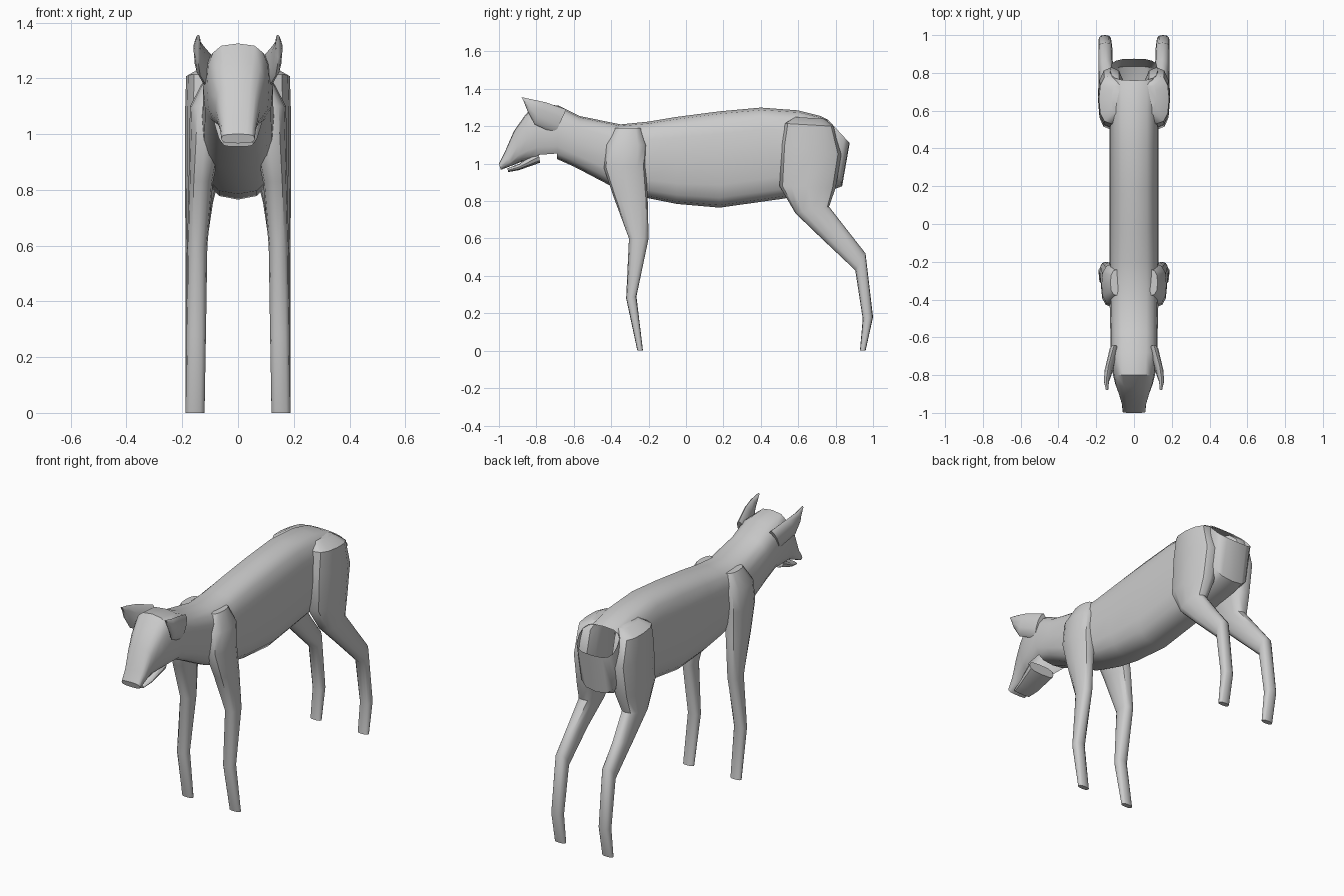
import bpy, bmesh, math


def power(v, p):
    return math.copysign(abs(v) ** p, v)


def loft(name, rings, sides=16, n=2.8, start_cap=True, end_cap=True, mirror=False, gap=None):
    """Skin rings given as (yA, zA, yB, zB, x_min, x_max): two profile points and a width."""
    bm = bmesh.new()
    loops = []
    for ya, za, yb, zb, x0, x1 in rings:
        loop = []
        for i in range(sides):
            a = 2 * math.pi * i / sides
            c, s = power(math.cos(a), 2 / n), power(math.sin(a), 2 / n)
            loop.append(bm.verts.new(((x0 + x1) / 2 + s * (x1 - x0) / 2,
                                      (ya + yb) / 2 + c * (ya - yb) / 2,
                                      (za + zb) / 2 + c * (za - zb) / 2)))
        loops.append(loop)
    for k, (a, b) in enumerate(zip(loops, loops[1:])):
        for i in range(sides):
            if gap and k == gap and abs(i + 0.5 - sides / 2) < 2:
                continue
            j = (i + 1) % sides
            bm.faces.new((a[i], a[j], b[j], b[i]))
    if start_cap:
        bm.faces.new(loops[0])
    if end_cap:
        bm.faces.new(loops[-1])
    bmesh.ops.recalc_face_normals(bm, faces=bm.faces)
    mesh = bpy.data.meshes.new(name)
    bm.to_mesh(mesh)
    bm.free()
    ob = bpy.data.objects.new(name, mesh)
    bpy.context.collection.objects.link(ob)
    if mirror:
        ob.modifiers.new("mirror", 'MIRROR')
    bpy.ops.object.select_all(action='DESELECT')
    ob.select_set(True)
    bpy.context.view_layer.objects.active = ob
    bpy.ops.object.shade_smooth_by_angle(angle=math.radians(42))
    return ob


def centred(rows):
    return [(a, b, c, d, -w, w) for a, b, c, d, w in rows]


# Torso, neck and head in one skin, open at the rump and the throat
loft("body", centred([
    (.76, 1.235, .875, 1.11, .125),
    (.72, 1.255, .835, .88, .13),
    (.60, 1.285, .77, .855, .13),
    (.40, 1.30, .50, .81, .13),
    (.18, 1.28, .18, .765, .13),
    (-.05, 1.25, -.05, .785, .13),
    (-.20, 1.225, -.20, .815, .13),
    (-.35, 1.21, -.40, .88, .13),
    (-.57, 1.255, -.60, .985, .125),
    (-.68, 1.31, -.69, 1.025, .125),
    (-.80, 1.325, -.79, 1.015, .112),
    (-.86, 1.26, -.83, 1.015, .10),
    (-.92, 1.175, -.88, 1.01, .08),
    (-.97, 1.06, -.93, .99, .065),
    (-1.0, 1.0, -.99, .967, .06),
]), n=3, start_cap=False, gap=9)

# Lower jaw
loft("lower_jaw", centred([
    (-.79, 1.07, -.78, 1.005, .085),
    (-.89, 1.0, -.895, .965, .068),
    (-.955, .975, -.95, .955, .055),
]), sides=12)

# Ears pointing forward
loft("ears", [
    (-.64, 1.29, -.70, 1.16, .08, .13),
    (-.75, 1.328, -.81, 1.21, .115, .156),
    (-.82, 1.343, -.845, 1.275, .132, .16),
    (-.88, 1.356, -.868, 1.335, .136, .15),
], sides=10, n=2, mirror=True)

# Front legs rising into the shoulders
loft("front_legs", [
    (-.26, 0, -.23, 0, .12, .188),
    (-.32, .28, -.265, .29, .115, .185),
    (-.305, .60, -.20, .60, .11, .182),
    (-.39, .83, -.205, .82, .09, .177),
    (-.44, .98, -.215, .98, .06, .175),
    (-.43, 1.10, -.21, 1.10, .05, .172),
    (-.38, 1.19, -.24, 1.19, .05, .125),
], sides=12, n=2.5, mirror=True)

# Hind legs rising into the haunches
loft("hind_legs", [
    (.93, 0, .96, 0, .12, .188),
    (.945, .17, 1.0, .18, .12, .188),
    (.905, .43, .96, .52, .115, .188),
    (.72, .605, .87, .635, .11, .188),
    (.585, .735, .765, .77, .09, .19),
    (.50, .88, .80, .87, .06, .19),
    (.51, 1.10, .83, 1.05, .05, .19),
    (.53, 1.215, .79, 1.20, .05, .186),
    (.58, 1.25, .74, 1.24, .05, .12),
], sides=12, n=2.5, mirror=True)
